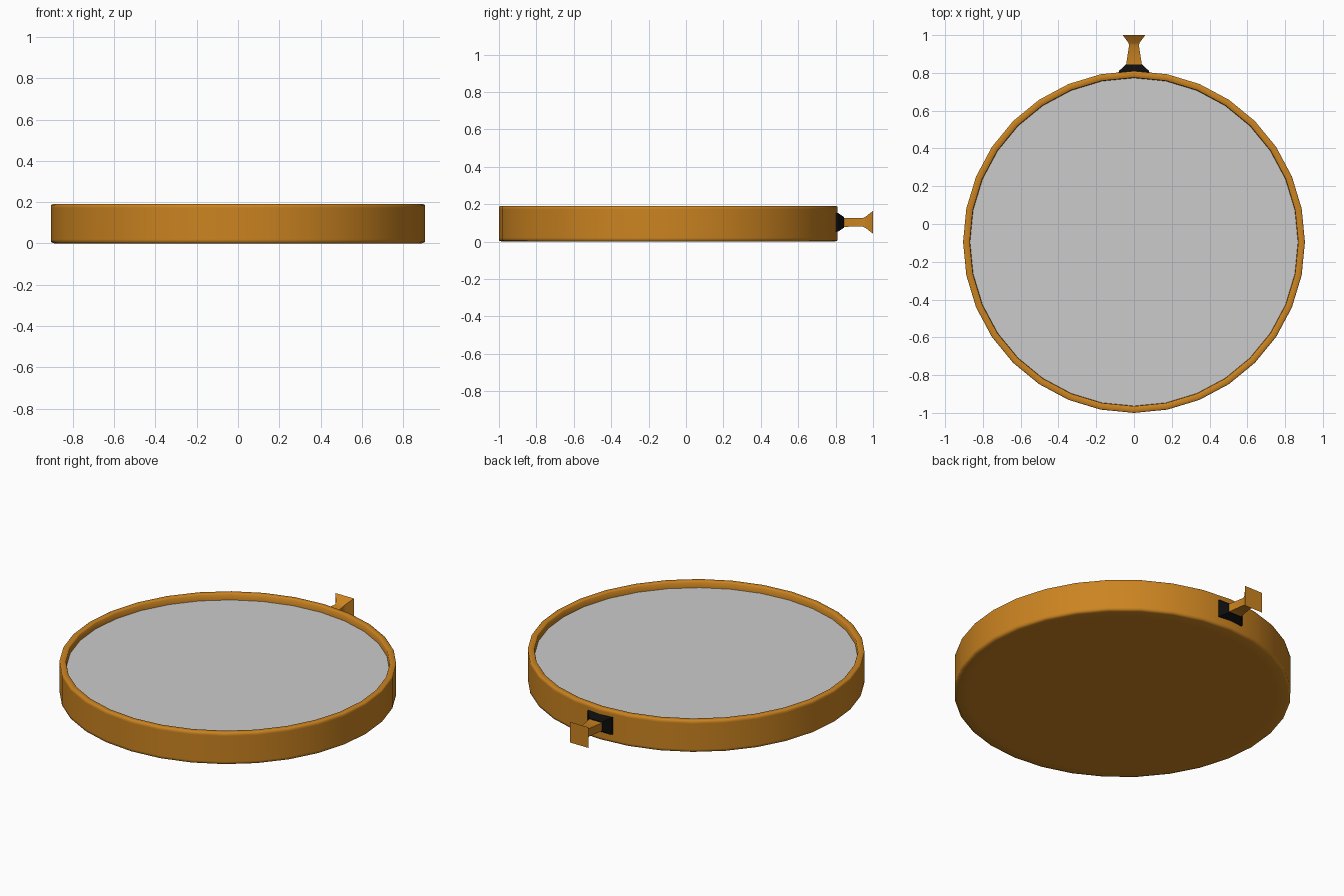
import bpy, bmesh, math

if "Cube" in bpy.data.objects:
    bpy.data.objects.remove(bpy.data.objects["Cube"])

CY, R, SEG = -0.095, 0.905, 32   # case centre, radius, sides


def material(name, rgb):
    m = bpy.data.materials.new(name)
    m.diffuse_color = (*rgb, 1)
    m.use_nodes = True
    m.node_tree.nodes["Principled BSDF"].inputs["Base Color"].default_value = m.diffuse_color
    return m


def loft(name, rings, mat=None, cap_start=True, cap_end=True, smooth=None):
    """Bridge equal-length rings of points and cap the ends."""
    bm = bmesh.new()
    loops = [[bm.verts.new(p) for p in ring] for ring in rings]
    n = len(loops[0])
    for a, b in zip(loops, loops[1:]):
        for i in range(n):
            j = (i + 1) % n
            bm.faces.new((a[i], a[j], b[j], b[i]))
    if cap_start:
        bm.faces.new(loops[0][::-1])
    if cap_end:
        bm.faces.new(loops[-1])
    bmesh.ops.recalc_face_normals(bm, faces=bm.faces)
    mesh = bpy.data.meshes.new(name)
    bm.to_mesh(mesh)
    bm.free()
    ob = bpy.data.objects.new(name, mesh)
    bpy.context.collection.objects.link(ob)
    if mat:
        mesh.materials.append(mat)
    if smooth:
        bpy.ops.object.select_all(action='DESELECT')
        ob.select_set(True)
        bpy.context.view_layer.objects.active = ob
        bpy.ops.object.shade_smooth_by_angle(angle=math.radians(smooth))
    return ob


def circle(r, z):
    return [(r * math.sin(2 * math.pi * i / SEG),
             CY + r * math.cos(2 * math.pi * i / SEG), z) for i in range(SEG)]


def rect(y, hx, hz, z=0.103):
    return [(-hx, y, z - hz), (hx, y, z - hz), (hx, y, z + hz), (-hx, y, z + hz)]


brass = material("brass", (0.6, 0.23, 0.015))
black = material("black", (0.004, 0.004, 0.004))

# Case: shallow dish with softened edges and a raised rim
profile = [(0.83, 0), (0.89, 0.0), (R, 0.006), (R, 0.02), (R, 0.172),
           (R, 0.186), (0.899, 0.19), (0.874, 0.19), (0.87, 0.186), (0.868, 0.153)]
loft("case", [circle(r, z) for r, z in profile], brass, cap_end=False, smooth=80)

# Glass: flat disc set just below the rim
loft("glass", [circle(0.868, 0.153)], cap_start=False)

# Crown collar and flared crown at the back
loft("crown_collar", [rect(0.79, 0.085, 0.052), rect(0.812, 0.078, 0.05),
                      rect(0.845, 0.042, 0.028)], black)
loft("crown", [rect(0.835, 0.043, 0.024), rect(0.945, 0.026, 0.023),
               rect(0.96, 0.03, 0.03), rect(1.0, 0.06, 0.061)], brass, smooth=60)
